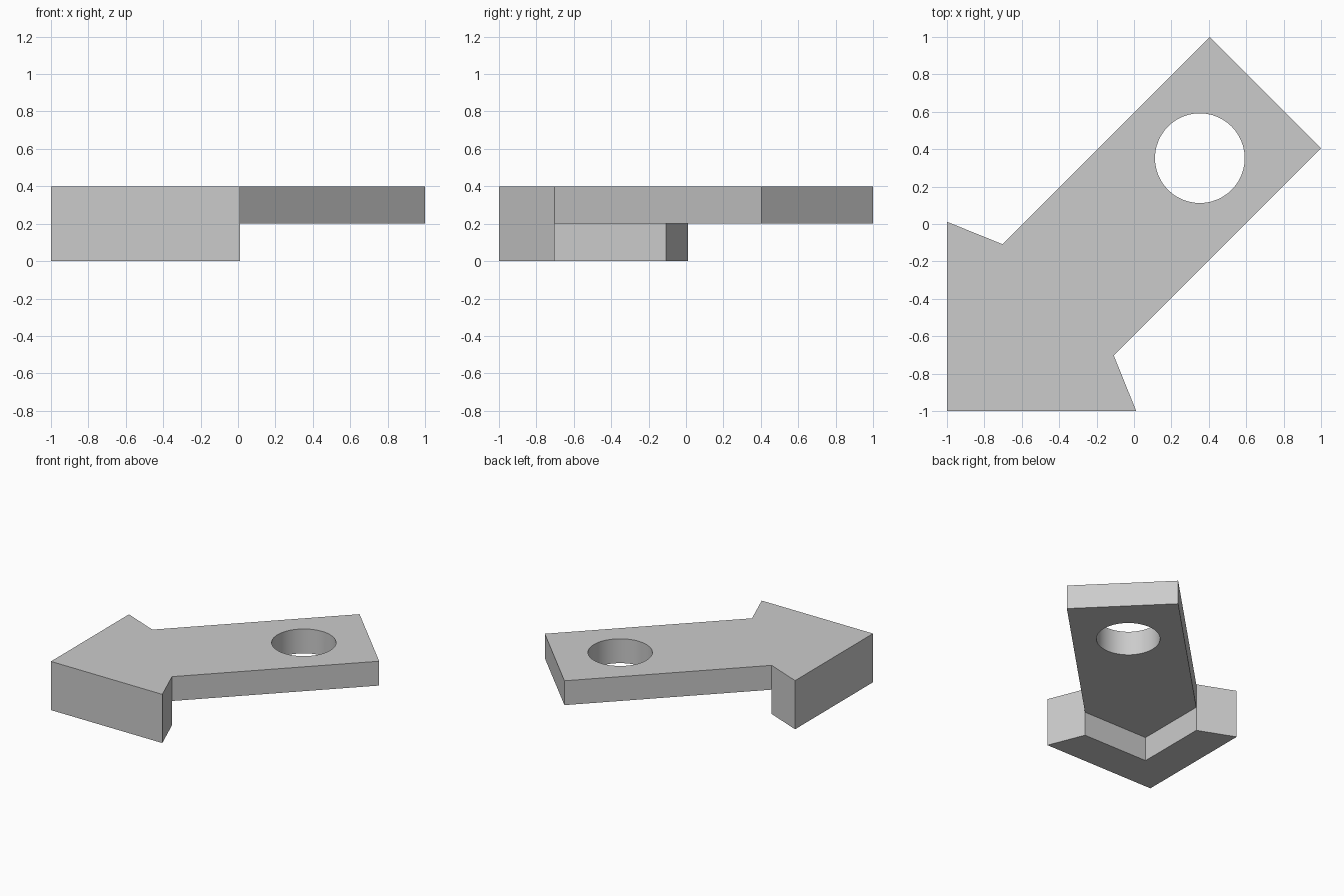
import bpy
import bmesh
from mathutils import Matrix

if "Cube" in bpy.data.objects:
    bpy.data.objects.remove(bpy.data.objects["Cube"])

TOP, STEP = 0.4, 0.2      # full height and underside of the shaft
NECK, TIP = 0.703, 0.405  # shaft corner coordinates

grey = bpy.data.materials.new("light_grey")
grey.use_nodes = True
grey.diffuse_color = (0.6, 0.6, 0.6, 1)
grey.node_tree.nodes["Principled BSDF"].inputs["Base Color"].default_value = (0.6, 0.6, 0.6, 1)


def add_object(name, bm):
    bmesh.ops.recalc_face_normals(bm, faces=bm.faces)
    mesh = bpy.data.meshes.new(name)
    bm.to_mesh(mesh)
    bm.free()
    mesh.materials.append(grey)
    obj = bpy.data.objects.new(name, mesh)
    bpy.context.collection.objects.link(obj)
    return obj


def prism(name, outline, low, high):
    bm = bmesh.new()
    face = bm.faces.new([bm.verts.new((x, y, low)) for x, y in outline])
    result = bmesh.ops.extrude_face_region(bm, geom=[face])
    top = [v for v in result["geom"] if isinstance(v, bmesh.types.BMVert)]
    bmesh.ops.translate(bm, verts=top, vec=(0, 0, high - low))
    return add_object(name, bm)


# Arrow outline, mirrored across the diagonal
half = [(0.012, -1), (TIP - 1 + 1 - NECK + 0.19, -NECK), (1, TIP)]
half[1] = (1 - TIP - NECK, -NECK)
outline = [(-1, -1)] + half + [(y, x) for x, y in reversed(half)]
arrow = prism("arrow_latch", outline, 0, TOP)

# Cutter for the space beneath the shaft, leaving an L-shaped hook
far = 1.5
under_cutter = prism("shaft_cutter", [(-NECK, -NECK), (far, -NECK), (far, far), (-NECK, far)], -1, STEP)

# Cutter for the round hole
bm = bmesh.new()
bmesh.ops.create_cone(bm, cap_ends=True, segments=48, radius1=0.24, radius2=0.24,
                      depth=2, matrix=Matrix.Translation((0.352, 0.352, 0)))
hole_cutter = add_object("hole_cutter", bm)

bpy.context.view_layer.objects.active = arrow
arrow.select_set(True)
for cutter in (under_cutter, hole_cutter):
    mod = arrow.modifiers.new(cutter.name, "BOOLEAN")
    mod.operation = "DIFFERENCE"
    mod.solver = "EXACT"
    mod.object = cutter
    bpy.ops.object.modifier_apply(modifier=mod.name)
    bpy.data.objects.remove(cutter)

bpy.ops.object.shade_smooth_by_angle()
